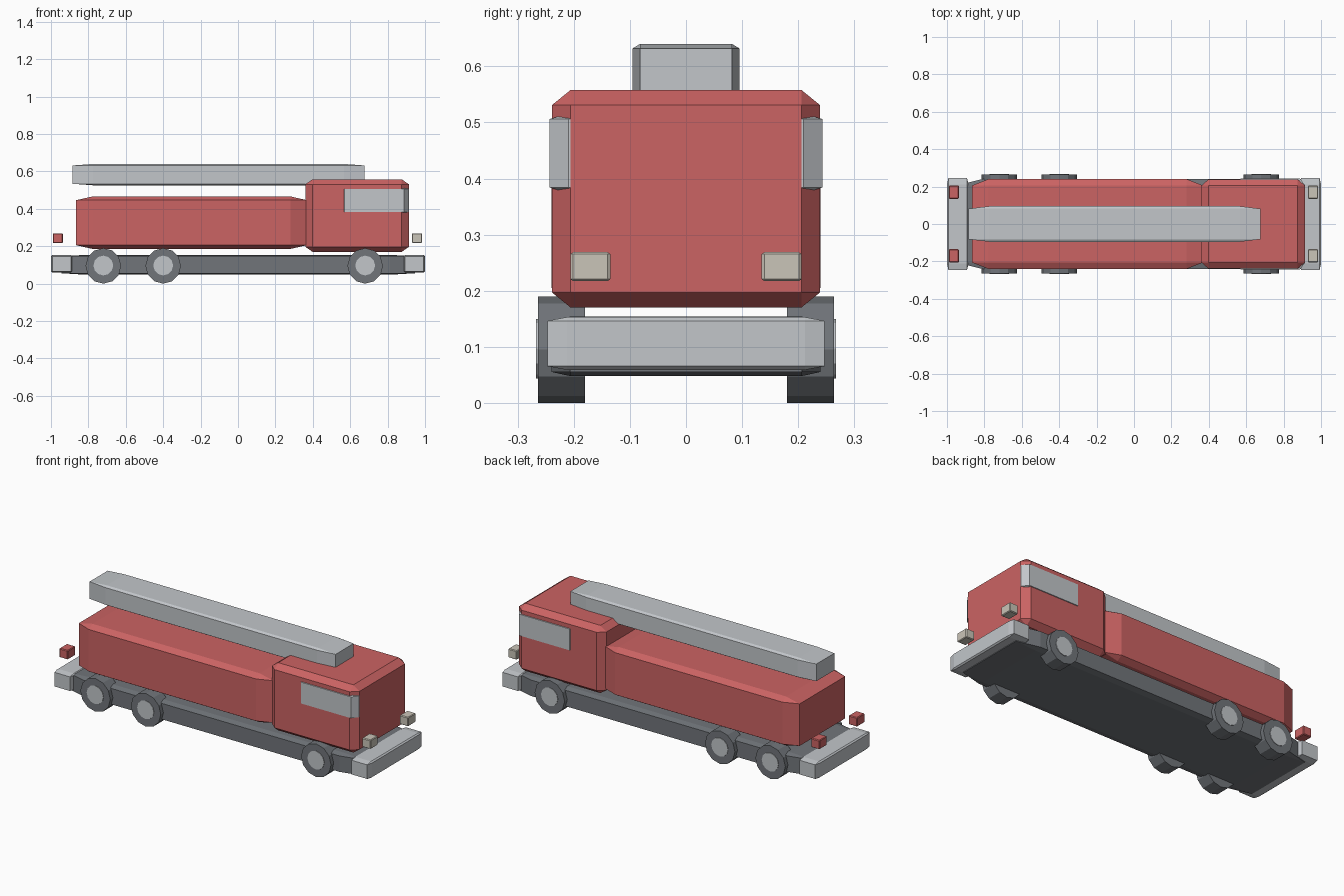
import bpy
import math

cube = bpy.data.objects.get("Cube")
if cube:
    bpy.data.objects.remove(cube, do_unlink=True)


def make_material(name, rgb):
    mat = bpy.data.materials.new(name)
    mat.use_nodes = True
    mat.diffuse_color = (*rgb, 1)
    mat.node_tree.nodes["Principled BSDF"].inputs["Base Color"].default_value = (*rgb, 1)
    return mat


RED = make_material("red paint", (0.60, 0.125, 0.125))
SILVER = make_material("light grey metal", (0.54, 0.565, 0.59))
DARK = make_material("dark grey", (0.165, 0.178, 0.195))
CREAM = make_material("cream lamp", (0.59, 0.555, 0.48))


def block(name, xs, ys, zs, mat):
    """Box between limits, chamfered in proportion to each of its sides."""
    spans = (xs, ys, zs)
    bpy.ops.mesh.primitive_cube_add(size=1, location=[sum(s) / 2 for s in spans])
    obj = bpy.context.object
    obj.name = name
    obj.scale = [s[1] - s[0] for s in spans]
    obj.data.materials.append(mat)
    # The bevel acts before the object scale, so long sides get long chamfers
    bevel = obj.modifiers.new("chamfer", 'BEVEL')
    bevel.width = 0.07
    bevel.segments = 1
    return obj


def disc(name, x, y, z, radius, depth, sides, mat):
    """Cylinder with its axle along y and a corner at the bottom."""
    bpy.ops.mesh.primitive_cylinder_add(vertices=sides, radius=radius, depth=depth,
                                        location=(x, y, z),
                                        rotation=(math.pi / 2, 0, 0))
    obj = bpy.context.object
    obj.name = name
    obj.data.materials.append(mat)


# Chassis and bumpers
block("chassis", (-0.945, 0.945), (-0.24, 0.24), (0.048, 0.154), DARK)
block("front_bumper", (0.885, 1.0), (-0.247, 0.247), (0.059, 0.153), SILVER)
block("rear_bumper", (-1.0, -0.885), (-0.247, 0.247), (0.059, 0.153), SILVER)

# Bodywork
block("rear_body", (-0.865, 0.368), (-0.24, 0.24), (0.186, 0.466), RED)
block("cab", (0.36, 0.914), (-0.239, 0.239), (0.17, 0.558), RED)
block("cab_windows", (0.543, 0.9135), (-0.243, 0.243), (0.374, 0.516), SILVER)
block("ladder", (-0.884, 0.676), (-0.095, 0.095), (0.526, 0.64), SILVER)

# Lamps and wheels on both sides
for side, s in (("left", 1), ("right", -1)):
    ys = sorted((s * 0.135, s * 0.206))
    block(side + "_headlamp", (0.93, 0.984), ys, (0.217, 0.269), CREAM)
    block(side + "_tail_lamp", (-0.99, -0.936), ys, (0.217, 0.269), RED)
    for axle, x in (("front", 0.68), ("middle", -0.40), ("rear", -0.72)):
        disc(f"{side}_{axle}_tyre", x, s * 0.222, 0.095, 0.095, 0.084, 12, DARK)
        disc(f"{side}_{axle}_hub", x, s * 0.247, 0.097, 0.053, 0.04, 12, SILVER)
